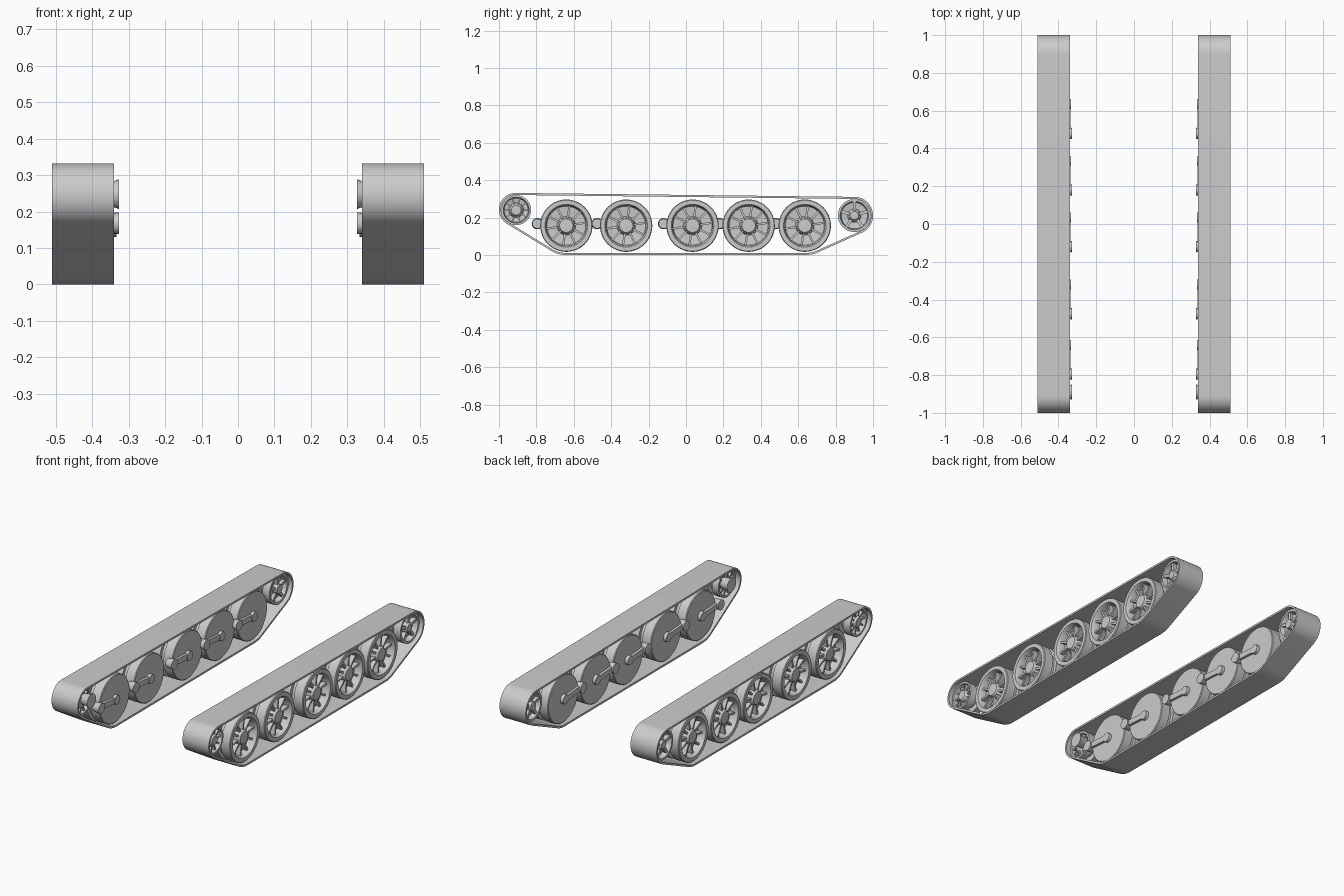
import bpy, bmesh, math
from mathutils import Matrix, Vector

if "Cube" in bpy.data.objects:
    bpy.data.objects.remove(bpy.data.objects["Cube"])

steel = bpy.data.materials.new("light_steel_grey")
steel.diffuse_color = (0.6, 0.6, 0.6, 1)
steel.use_nodes = True
steel.node_tree.nodes["Principled BSDF"].inputs["Base Color"].default_value = steel.diffuse_color


def finish(bm, name, angle=35):
    """Turn a bmesh of the +x side into a mirrored, edge-shaded object."""
    bmesh.ops.recalc_face_normals(bm, faces=bm.faces)
    me = bpy.data.meshes.new(name)
    bm.to_mesh(me)
    bm.free()
    me.materials.append(steel)
    ob = bpy.data.objects.new(name, me)
    bpy.context.collection.objects.link(ob)
    bpy.ops.object.select_all(action='DESELECT')
    ob.select_set(True)
    bpy.context.view_layer.objects.active = ob
    bpy.ops.object.shade_smooth_by_angle(angle=math.radians(angle))
    mir = ob.modifiers.new("other_side", 'MIRROR')
    mir.use_mirror_merge = False
    return ob


def lathe(bm, profile, y, z, seg=40):
    """Spin an (x, radius) profile around an axle parallel to x."""
    rings = []
    for x, r in profile:
        n = 1 if r == 0 else seg
        rings.append([bm.verts.new((x, y + r * math.cos(2 * math.pi * i / seg),
                                    z + r * math.sin(2 * math.pi * i / seg)))
                      for i in range(n)])
    for a, b in zip(rings, rings[1:]):
        for i in range(seg):
            j = (i + 1) % seg
            f = [a[i % len(a)], a[j % len(a)], b[j % len(b)], b[i % len(b)]]
            bm.faces.new(list(dict.fromkeys(f)))


def box(bm, centre, size, turn=0.0):
    m = (Matrix.Translation(centre) @ Matrix.Rotation(turn, 4, 'X')
         @ Matrix.Diagonal((*size, 1)))
    bmesh.ops.create_cube(bm, size=1, matrix=m)


def spokes(bm, y, z, count, r0, r1, x0, x1, width, start=0.0):
    for k in range(count):
        a = start + 2 * math.pi * k / count
        rm = (r0 + r1) / 2
        box(bm, ((x0 + x1) / 2, y + rm * math.cos(a), z + rm * math.sin(a)),
            (x1 - x0, r1 - r0, width), a)


# Track belt: outline hugging the end wheels and outer road wheels
rollers = [(-0.911, 0.243, 0.089), (0.90, 0.211, 0.10),
           (-0.64, 0.157, 0.157), (0.64, 0.157, 0.157)]
pts = sorted({(round(y + r * math.cos(t * math.pi / 36), 5),
               round(z + r * math.sin(t * math.pi / 36), 5))
              for y, z, r in rollers for t in range(72)})


def half_hull(points):
    h = []
    for p in points:
        while len(h) > 1 and ((h[-1][0] - h[-2][0]) * (p[1] - h[-2][1])
                              - (h[-1][1] - h[-2][1]) * (p[0] - h[-2][0])) <= 1e-7:
            h.pop()
        h.append(p)
    return h[:-1]


outline = half_hull(pts) + half_hull(pts[::-1])
n = len(outline)
bm = bmesh.new()
loops = []
for x, inset in ((0.34, 0), (0.51, 0), (0.51, 0.011), (0.34, 0.011)):
    loop = []
    for i, p in enumerate(outline):
        d = Vector(outline[(i + 1) % n]) - Vector(outline[i - 1])
        d.normalize()
        loop.append(bm.verts.new((x, p[0] - d.y * inset, p[1] + d.x * inset)))
    loops.append(loop)
for k in range(4):
    a, b = loops[k], loops[(k + 1) % 4]
    for i in range(n):
        j = (i + 1) % n
        bm.faces.new((a[i], a[j], b[j], b[i]))
finish(bm, "track_belt")

# Road wheels: twin tyres, dished outer face, raised hub and ribs
road_profile = [(0.352, 0), (0.352, 0.136), (0.356, 0.14), (0.41, 0.14), (0.41, 0.12),
                (0.435, 0.12), (0.435, 0.14), (0.491, 0.14), (0.495, 0.136),
                (0.495, 0.114), (0.485, 0.108), (0.45, 0.104), (0.445, 0.05),
                (0.475, 0.043), (0.488, 0.036), (0.49, 0)]
wheel_y = [-0.64, -0.32, 0.035, 0.335, 0.635]
WZ = 0.157
for k, y in enumerate(wheel_y):
    bm = bmesh.new()
    lathe(bm, road_profile, y, WZ, 48)
    spokes(bm, y, WZ, 10, 0.04, 0.107, 0.44, 0.477, 0.011, 0.15)
    finish(bm, f"road_wheel_{k + 1}")

    # Swing arm: axle boss, flat bar and pivot ahead of the wheel
    bm = bmesh.new()
    py = y - 0.155
    lathe(bm, [(0.36, 0), (0.36, 0.028), (0.334, 0.026), (0.334, 0)], y, WZ, 20)
    pivot_r = 0.026
    lathe(bm, [(0.37, 0), (0.37, pivot_r), (0.327, pivot_r + 0.004), (0.327, 0)],
          py, 0.168, 20)
    box(bm, (0.345, (y + py) / 2, 0.163), (0.016, 0.155, 0.032), -0.07)
    finish(bm, f"swing_arm_{k + 1}")

# Front idler: two ribbed rims on a drum, with an axle boss inboard
iy, iz = -0.908, 0.24
bm = bmesh.new()
lathe(bm, [(0.375, 0), (0.375, 0.03), (0.395, 0.062), (0.37, 0.068), (0.37, 0.08),
           (0.41, 0.08), (0.41, 0.05), (0.44, 0.05), (0.44, 0.08), (0.485, 0.08),
           (0.485, 0.069), (0.455, 0.064), (0.45, 0.04), (0.475, 0.034),
           (0.485, 0.026), (0.487, 0)], iy, iz)
spokes(bm, iy, iz, 10, 0.03, 0.067, 0.45, 0.475, 0.008)
spokes(bm, iy, iz, 10, 0.025, 0.067, 0.375, 0.4, 0.008)
finish(bm, "front_idler")
bm = bmesh.new()
lathe(bm, [(0.40, 0), (0.40, 0.03), (0.345, 0.034), (0.327, 0.041), (0.327, 0)],
      -0.89, 0.248, 24)
finish(bm, "idler_axle")

# Rear drive wheel: twin rims, five broad spokes on each face
ry, rz = 0.90, 0.211
bm = bmesh.new()
lathe(bm, [(0.385, 0), (0.39, 0.065), (0.365, 0.074), (0.365, 0.088), (0.41, 0.088),
           (0.41, 0.05), (0.44, 0.05), (0.44, 0.088), (0.485, 0.088),
           (0.485, 0.076), (0.455, 0.07), (0.45, 0.036), (0.475, 0.03),
           (0.485, 0.022), (0.485, 0)], ry, rz)
spokes(bm, ry, rz, 5, 0.02, 0.075, 0.45, 0.478, 0.016, math.pi / 2)
spokes(bm, ry, rz, 5, 0.02, 0.075, 0.37, 0.395, 0.016, math.pi / 2)
lathe(bm, [(0.39, 0), (0.39, 0.03), (0.36, 0.026), (0.36, 0)], ry, rz, 24)
finish(bm, "rear_drive_wheel")
